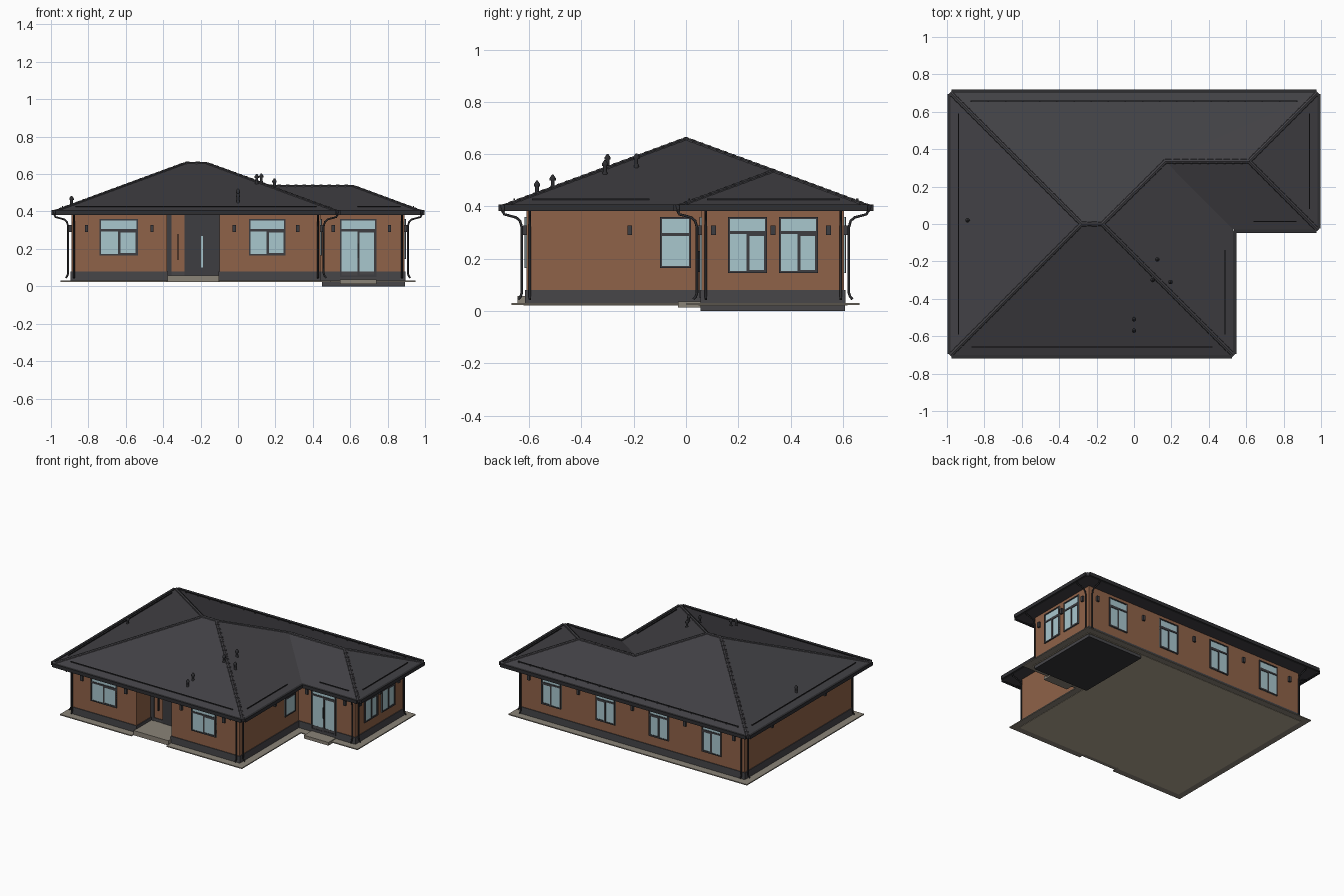
import bpy, bmesh
from mathutils import Vector

if "Cube" in bpy.data.objects:
    bpy.data.objects.remove(bpy.data.objects["Cube"])


def material(name, *rgb):
    lin = [((c / 255 + 0.055) / 1.055) ** 2.4 for c in rgb] + [1]
    m = bpy.data.materials.new(name)
    m.use_nodes = True
    m.diffuse_color = lin
    m.node_tree.nodes["Principled BSDF"].inputs["Base Color"].default_value = lin
    return m


BRICK = material("brown wall", 143, 98, 72)
ROOF = material("charcoal roof", 66, 65, 69)
PLINTH = material("dark grey plinth", 71, 70, 73)
TRIM = material("dark frame", 61, 61, 65)
METAL = material("black metal", 46, 46, 49)
GLASS = material("pale blue glass", 169, 199, 206)
STONE = material("grey paving", 138, 131, 119)
FLOOR = material("pale floor slab", 180, 168, 146)
BASE = material("basement black", 54, 54, 57)


def finish(name, bm, mat):
    bmesh.ops.recalc_face_normals(bm, faces=bm.faces)
    me = bpy.data.meshes.new(name)
    bm.to_mesh(me)
    bm.free()
    me.materials.append(mat)
    bpy.context.collection.objects.link(bpy.data.objects.new(name, me))


def boxes(name, mat, pairs):
    bm = bmesh.new()
    for a, b in pairs:
        for v in bmesh.ops.create_cube(bm, size=1)["verts"]:
            v.co = [(p + q) / 2 + c * abs(q - p) for p, q, c in zip(a, b, v.co)]
    finish(name, bm, mat)


def prism(name, mat, points, z0, z1):
    bm = bmesh.new()
    low = bm.faces.new([bm.verts.new((x, y, z0)) for x, y in points])
    for v in bmesh.ops.extrude_face_region(bm, geom=[low])["geom"]:
        if isinstance(v, bmesh.types.BMVert):
            v.co.z = z1
    if not low.is_valid or low not in bm.faces:
        low = None
    finish(name, bm, mat)


# L-shaped footprint grown by g, with the porch recess in the front
def footprint(g, left=-0.38, right=-0.10, back=-0.44):
    w, f, e, i, n, b = -0.89 - g, -0.61 - g, 0.44 + g, 0.06 - g, 0.89 + g, 0.605 + g
    return [(w, f), (left, f), (left, back), (right, back), (right, f),
            (e, f), (e, i), (n, i), (n, b), (w, b)]


prism("walls", BRICK, footprint(0), 0.03, 0.39)
prism("plinth", PLINTH, footprint(0.005, -0.375, -0.105, -0.445), 0.03, 0.08)
prism("paving", STONE, footprint(0.058, back=-0.63), 0.024, 0.031)
prism("floor_slab", FLOOR, footprint(0.012, back=-0.615), 0.022, 0.026)
boxes("basement", PLINTH, [((0.45, 0.055, 0.003), (0.893, 0.608, 0.03))])
boxes("basement_floor", BASE, [((0.45, 0.055, 0), (0.893, 0.608, 0.003))])
boxes("porch_steps", STONE, [((-0.378, -0.645, 0.024), (-0.102, -0.44, 0.058)),
                             ((0.545, -0.03, 0.013), (0.74, 0.06, 0.036))])

# Hipped roof with fascia and soffit
EAVE, PEAK, WING = 0.402, 0.66, 0.537
eaves = [Vector(p + (EAVE,)) for p in
         ((-0.98, -0.7), (0.53, -0.7), (0.53, -0.03), (0.98, -0.03), (0.98, 0.7), (-0.98, 0.7))]
A, B, C, D, E, F = eaves
R1, R2 = Vector((-0.28, 0, PEAK)), Vector((-0.17, 0, PEAK))
W1, W2 = Vector((0.168, 0.335, WING)), Vector((0.615, 0.335, WING))
bm = bmesh.new()
vert = {tuple(p): bm.verts.new(p) for p in eaves + [R1, R2, W1, W2]}
for face in ((A, B, R2, R1), (B, C, W1, R2), (C, D, W2, W1), (D, E, W2),
             (E, F, R1, W1), (R1, R2, W1), (E, W1, W2), (F, A, R1)):
    bm.faces.new([vert[tuple(p)] for p in face])
low = [bm.verts.new(p - Vector((0, 0, 0.018))) for p in eaves]
for i, p in enumerate(eaves):
    j = (i + 1) % len(eaves)
    bm.faces.new((vert[tuple(p)], low[i], low[j], vert[tuple(eaves[j])]))
bm.faces.new(low)
finish("roof", bm, ROOF)

# Overlapping ridge and hip cap tiles, half sunk into the roof
bm = bmesh.new()
for a, b in ((R1, R2), (A, R1), (B, R2), (W1, R2), (W1, W2), (D, W2), (E, W2), (F, R1)):
    d = b - a
    count = max(2, round(d.length / 0.045))
    turn = d.to_track_quat("Z", "Y").to_matrix().to_4x4()
    for k in range(count):
        turn.translation = a + d * ((k + 0.5) / count) - Vector((0, 0, 0.008))
        bmesh.ops.create_cone(bm, cap_ends=True, segments=8, radius1=0.015, radius2=0.012,
                              depth=d.length / count * 1.05, matrix=turn)
finish("ridge_caps", bm, ROOF)

# Gutters outside the eaves, snow rails just inside them, posts along the back
gutters, rails = [], []
for i, p in enumerate(eaves):
    q = eaves[(i + 1) % len(eaves)]
    d = (q - p).normalized()
    out = Vector((d.y, -d.x, 0))
    a, b = p + d * 0.005, q - d * 0.005
    gutters.append((a - Vector((0, 0, 0.02)), b + out * 0.018 + Vector((0, 0, 0.005))))
    inset = Vector((0, 0, 0.022)) - out * 0.045
    a, b = p + d * 0.11 + inset, q - d * 0.11 + inset
    rails.append((a, b + out * 0.005 + Vector((0, 0, 0.006))))
    if p == E:
        half = Vector((0.004, 0.004, 0.006))
        for k in range(20):
            c = a.lerp(b, k / 19)
            rails.append((c - half, c + half))
boxes("gutters", METAL, gutters)
boxes("snow_rails", METAL, rails)

# Roof vents: pipe with a wider cowl
bm = bmesh.new()
for x, y, z in ((-0.89, 0.02, 0.434), (0.125, -0.19, 0.553), (0.10, -0.30, 0.551),
                (0.195, -0.31, 0.527), (0, -0.51, 0.472), (0, -0.57, 0.449)):
    for r0, r1, h0, h1 in ((0.012, 0.007, -0.01, 0.01), (0.007, 0.007, 0, 0.04),
                           (0.012, 0.012, 0.028, 0.036), (0.012, 0.003, 0.036, 0.05)):
        made = bmesh.ops.create_cone(bm, cap_ends=True, segments=12, radius1=r0,
                                     radius2=r1, depth=h1 - h0)
        bmesh.ops.translate(bm, verts=made["verts"], vec=(x, y, z + (h0 + h1) / 2))
finish("roof_vents", bm, METAL)

# Wall frames: u runs along the wall, d outward
WALLS = {
    "front": lambda u, d, z: (u, -0.61 - d, z),
    "porch": lambda u, d, z: (u, -0.44 - d, z),
    "wing_front": lambda u, d, z: (u, 0.06 - d, z),
    "back": lambda u, d, z: (u, 0.605 + d, z),
    "side": lambda u, d, z: (0.44 + d, u, z),
    "wing_side": lambda u, d, z: (0.89 + d, u, z),
    "west": lambda u, d, z: (-0.89 - d, u, z),
}


def on_wall(wall, u0, u1, z0, z1, d0, d1):
    return WALLS[wall](u0, d0, z0), WALLS[wall](u1, d1, z1)


def frame(u0, u1, z0, z1, t):
    return [(u0, u0 + t, z0, z1), (u1 - t, u1, z0, z1),
            (u0, u1, z0, z0 + t), (u0, u1, z1 - t, z1)]


# Windows: glass plate, outer frame, transom, and an opening sash on one side
def window(wall, u0, u1, z0, z1, split=True, transom=0.30):
    mid = (u0 + u1) / 2
    bars = frame(u0, u1, z0, z1, 0.008) + [(u0, u1, transom - 0.006, transom + 0.006)]
    if split:
        bars += frame(mid - 0.004, u1, z0, transom, 0.012)
    boxes(wall + "_window_glass", GLASS, [on_wall(wall, u0, u1, z0, z1, -0.002, 0.004)])
    boxes(wall + "_window_frame", TRIM, [on_wall(wall, *b, -0.002, 0.008) for b in bars])


window("front", -0.74, -0.535, 0.165, 0.36)
window("front", 0.06, 0.255, 0.165, 0.36)
window("wing_front", 0.545, 0.74, 0.05, 0.36)
window("side", -0.10, 0.02, 0.165, 0.36, False, 0.293)
window("wing_side", 0.16, 0.31, 0.145, 0.36)
window("wing_side", 0.355, 0.505, 0.145, 0.36)
for x in (0.645, 0.215, -0.21, -0.63):
    window("back", x - 0.077, x + 0.077, 0.145, 0.36)

# Entrance door, side panel and handles
boxes("front_door", TRIM, [on_wall("porch", -0.285, -0.10, 0.058, 0.386, -0.002, 0.008),
                           on_wall("porch", -0.38, -0.355, 0.058, 0.386, -0.002, 0.008)])
boxes("front_door_glass", GLASS, [on_wall("porch", -0.199, -0.188, 0.10, 0.27, 0, 0.012)])
boxes("door_handles", METAL, [on_wall("porch", -0.323, -0.317, 0.14, 0.28, 0, 0.012),
                              on_wall("wing_front", 0.638, 0.647, 0.15, 0.23, 0, 0.012)])

# Wall lamps
LAMPS = {"front": (-0.81, -0.46, -0.02, 0.32), "wing_front": (0.51, 0.81),
         "back": (0.82, 0.43, 0, -0.42, -0.81), "side": (-0.215,),
         "wing_side": (0.105, 0.333, 0.545), "west": (-0.3, 0.3)}
boxes("wall_lamps", TRIM, [on_wall(w, u - 0.009, u + 0.009, 0.29, 0.327, 0, 0.014)
                           for w, us in LAMPS.items() for u in us])

# Downpipes beside every outer corner
PIPES = {"front": (-0.877, 0.427), "wing_front": (0.877,), "back": (-0.877, 0.877),
         "side": (-0.597,), "wing_side": (0.076, 0.592), "west": (-0.597, 0.592)}
curve = bpy.data.curves.new("downpipes", "CURVE")
curve.dimensions = "3D"
curve.bevel_depth = 0.005
curve.bevel_resolution = 2
curve.use_fill_caps = True
curve.materials.append(METAL)
profile = ((0.095, 0.388), (0.085, 0.37), (0.04, 0.358), (0.025, 0.345),
           (0.018, 0.32), (0.018, 0.07), (0.023, 0.055), (0.032, 0.045))
for wall, us in PIPES.items():
    for u in us:
        line = curve.splines.new("POLY")
        line.points.add(len(profile) - 1)
        for pt, (d, z) in zip(line.points, profile):
            pt.co = WALLS[wall](u, d, z) + (1,)
bpy.context.collection.objects.link(bpy.data.objects.new("downpipes", curve))
